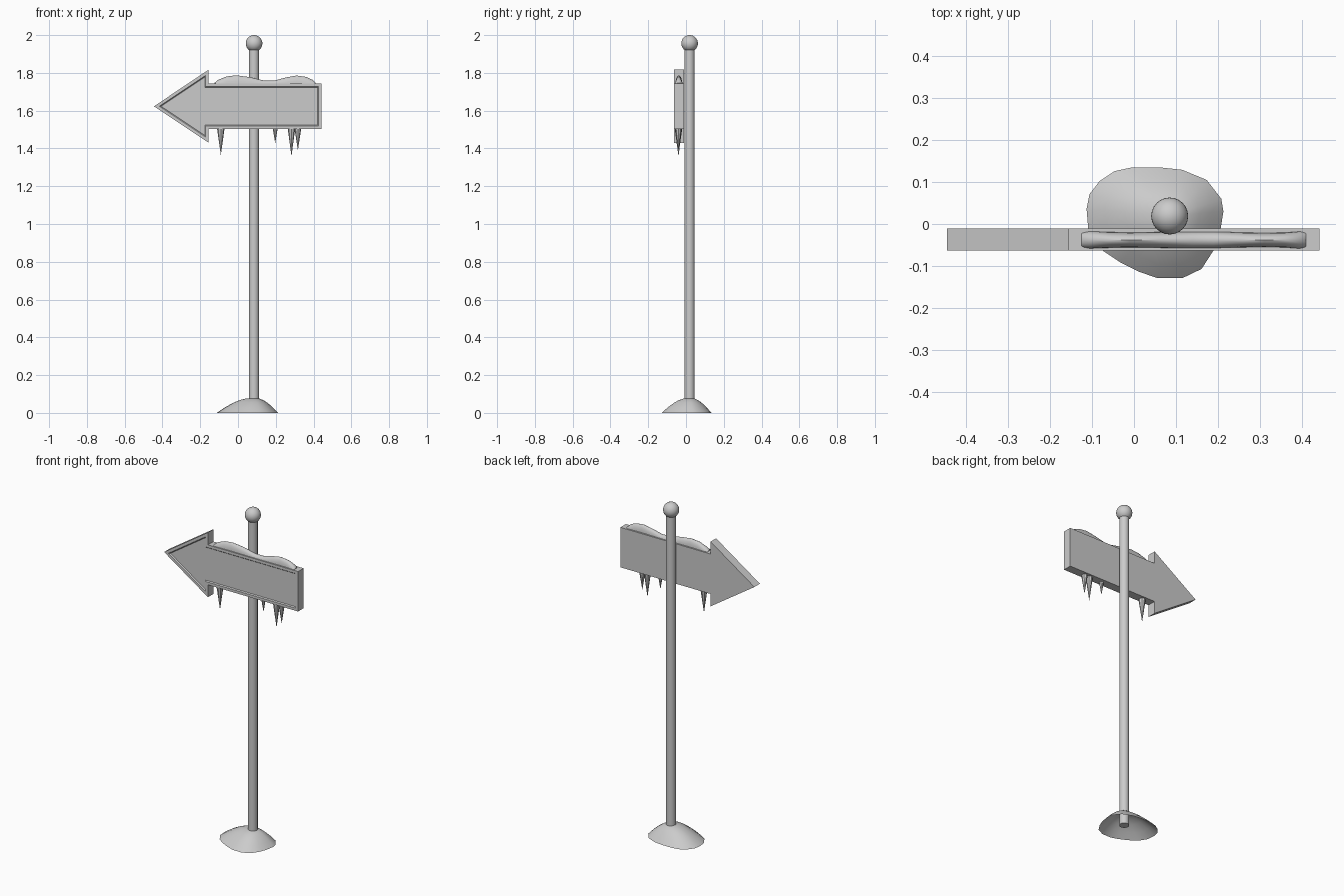
import bpy, bmesh, math
from mathutils import Vector

if "Cube" in bpy.data.objects:
    bpy.data.objects.remove(bpy.data.objects["Cube"])

PX, PY = 0.085, 0.019      # post axis
SY = -0.038                # mid-plane of the sign board


def finish(bm, name, smooth=True):
    bmesh.ops.recalc_face_normals(bm, faces=bm.faces[:])
    me = bpy.data.meshes.new(name)
    bm.to_mesh(me)
    bm.free()
    ob = bpy.data.objects.new(name, me)
    bpy.context.collection.objects.link(ob)
    if smooth:
        bpy.ops.object.select_all(action='DESELECT')
        ob.select_set(True)
        bpy.context.view_layer.objects.active = ob
        bpy.ops.object.shade_smooth_by_angle(angle=math.radians(40))
    return ob


def bridge(bm, a, b, closed=True):
    n = len(a)
    for i in range(n if closed else n - 1):
        j = (i + 1) % n
        bm.faces.new((a[i], a[j], b[j], b[i]))


def cone(name, x, y, z0, z1, r0, r1, sides):
    bm = bmesh.new()
    bmesh.ops.create_cone(bm, cap_ends=True, segments=sides,
                          radius1=r0, radius2=r1, depth=z1 - z0)
    bmesh.ops.translate(bm, verts=bm.verts[:], vec=(x, y, (z0 + z1) / 2))
    return finish(bm, name)


# post and ball finial
cone("post", PX, PY, 0.0, 1.94, 0.027, 0.027, 16)
bm = bmesh.new()
bmesh.ops.create_uvsphere(bm, u_segments=24, v_segments=16, radius=0.044)
bmesh.ops.translate(bm, verts=bm.verts[:], vec=(PX, PY, 1.956))
finish(bm, "finial_ball")

# arrow board with recessed front panel
outline = [(-0.445, 1.623), (-0.155, 1.43), (-0.155, 1.504), (0.442, 1.504),
           (0.442, 1.743), (-0.155, 1.743), (-0.155, 1.817)]
bm = bmesh.new()
front = [bm.verts.new((x, -0.063, z)) for x, z in outline]
back = [bm.verts.new((x, -0.011, z)) for x, z in outline]
bridge(bm, front, back)
bm.faces.new(back)
panel = bm.faces.new(front)
bmesh.ops.recalc_face_normals(bm, faces=bm.faces[:])
bmesh.ops.inset_region(bm, faces=[panel], thickness=0.016, use_even_offset=True)
bmesh.ops.inset_region(bm, faces=[panel], thickness=0.005, depth=-0.006,
                       use_even_offset=True)
finish(bm, "arrow_board", smooth=False)

# snow ridge lying on the board: arched sections along x
ridge = [(-0.125, 1.747, 0.018), (-0.105, 1.763, 0.021), (-0.06, 1.781, 0.019),
         (-0.01, 1.787, 0.018), (0.06, 1.778, 0.019), (0.14, 1.759, 0.02),
         (0.19, 1.759, 0.02), (0.26, 1.777, 0.018), (0.31, 1.786, 0.017),
         (0.36, 1.779, 0.018), (0.395, 1.763, 0.021), (0.41, 1.747, 0.018)]
bm = bmesh.new()
prev = None
for i, (x, top, w) in enumerate(ridge):
    arc = [math.pi * k / 8 for k in range(9)]
    ring = [bm.verts.new((x, SY + w * math.cos(a),
                          1.738 + (top - 1.738) * math.sin(a))) for a in arc]
    if prev:
        bridge(bm, prev, ring)
    if i in (0, len(ridge) - 1):
        bm.faces.new(ring)
    prev = ring
finish(bm, "snow_ridge")

# icicles hanging under the board: x, tip height, radius
for i, (x, tip, r) in enumerate([(-0.091, 1.364, 0.02), (0.197, 1.427, 0.013),
                                 (0.283, 1.358, 0.02), (0.317, 1.39, 0.018)]):
    cone(f"icicle_{i + 1}", x, SY - 0.002, tip, 1.507, 0.0, r, 8)

# hollow snow mound: base outline drawn in towards the post
base = [(-0.113, 0.036), (-0.106, 0.071), (-0.082, 0.102), (-0.046, 0.126),
        (-0.004, 0.135), (0.06, 0.135), (0.115, 0.129), (0.173, 0.105),
        (0.208, 0.06), (0.213, 0.03), (0.205, -0.02), (0.19, -0.062),
        (0.161, -0.107), (0.115, -0.129), (0.056, -0.129), (0.013, -0.114),
        (-0.035, -0.09), (-0.08, -0.06), (-0.109, -0.012)]
bm = bmesh.new()
prev = None
for s, z in [(1, 0), (0.78, 0.029), (0.54, 0.055), (0.38, 0.068), (0.22, 0.076)]:
    ring = [bm.verts.new((PX + (x - PX) * s, PY + (y - PY) * s, z)) for x, y in base]
    if prev:
        bridge(bm, prev, ring)
    prev = ring
apex = bm.verts.new((PX, PY, 0.08))
for a, b in zip(prev, prev[1:] + prev[:1]):
    bm.faces.new((a, b, apex))
mound = finish(bm, "snow_mound")
if mound.data.polygons[0].normal.z < 0:
    mound.data.flip_normals()
